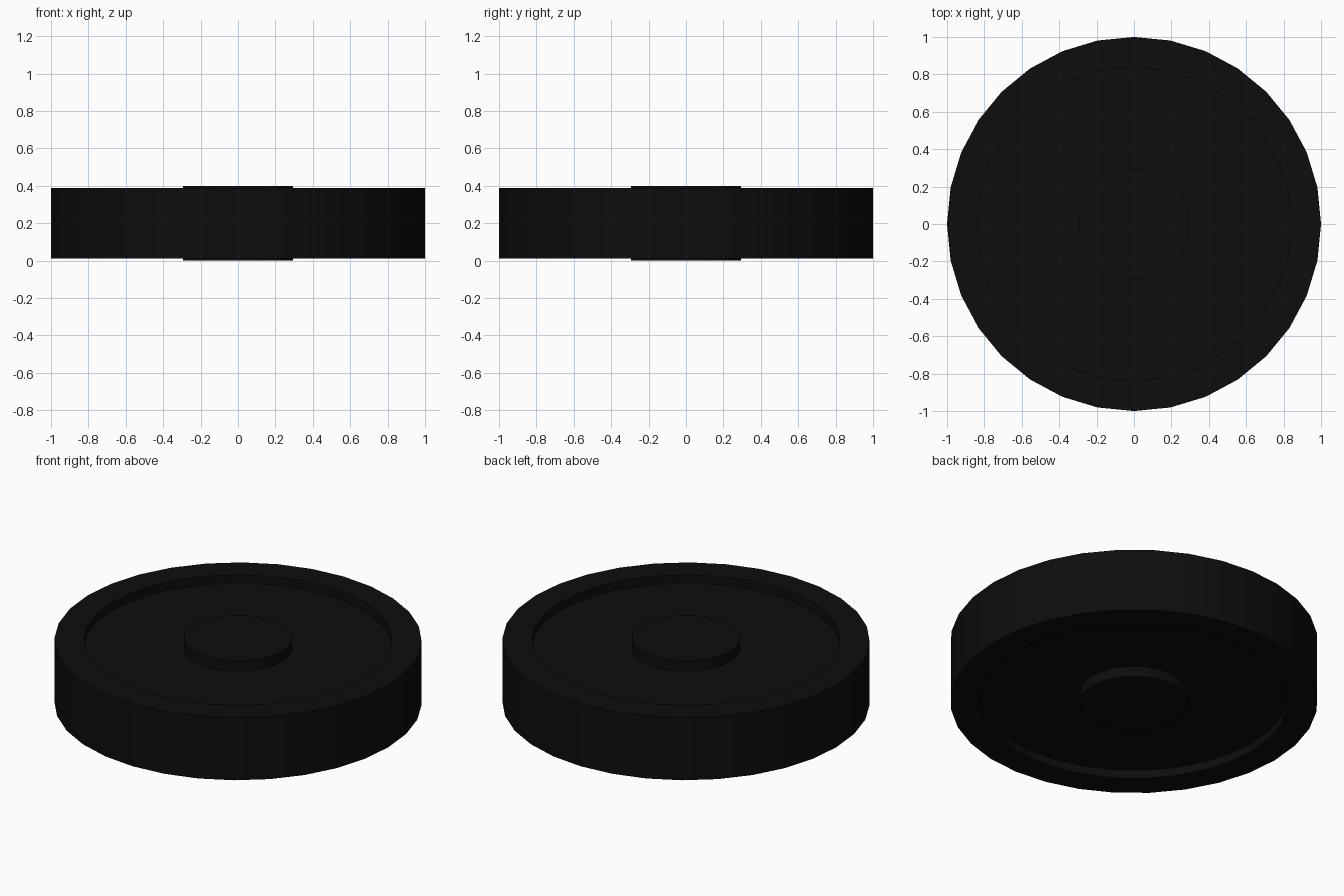
import bpy, bmesh
from math import cos, sin, tau, radians

SIDES = 32
HEIGHT = 0.40
OUTER, INNER, HUB = 1.0, 0.84, 0.295
RIM_GAP, WEB_GAP = 0.012, 0.062   # distance of each face from the hub ends

cube = bpy.data.objects.get("Cube")
if cube:
    bpy.data.objects.remove(cube, do_unlink=True)

black = bpy.data.materials.new("black_rubber")
black.use_nodes = True
colour = (0.004, 0.004, 0.004, 1)
black.diffuse_color = colour
black.node_tree.nodes["Principled BSDF"].inputs["Base Color"].default_value = colour


def lathe(name, profile):
    """Spin an open (radius, z) profile, listed bottom to top, around z."""
    bm = bmesh.new()
    rings = []
    for r, z in profile:
        if r == 0:
            rings.append([bm.verts.new((0, 0, z))] * SIDES)
        else:
            rings.append([bm.verts.new((r * cos(tau * i / SIDES), r * sin(tau * i / SIDES), z))
                          for i in range(SIDES)])
    for low, high in zip(rings, rings[1:]):
        for i in range(SIDES):
            j = (i + 1) % SIDES
            corners = dict.fromkeys((low[i], low[j], high[j], high[i]))
            bm.faces.new(list(corners))
    bmesh.ops.recalc_face_normals(bm, faces=bm.faces)
    mesh = bpy.data.meshes.new(name)
    bm.to_mesh(mesh)
    bm.free()
    mesh.materials.append(black)
    obj = bpy.data.objects.new(name, mesh)
    bpy.context.collection.objects.link(obj)
    bpy.ops.object.select_all(action="DESELECT")
    obj.select_set(True)
    bpy.context.view_layer.objects.active = obj
    bpy.ops.object.shade_smooth_by_angle(angle=radians(30))
    return obj


def mirrored(lower):
    """Complete a lower half profile with its mirror image above."""
    return lower + [(r, HEIGHT - z) for r, z in reversed(lower)]


# Wheel body: recessed web with a raised outer rim on both faces
lathe("wheel_body", mirrored([(0, WEB_GAP), (INNER, WEB_GAP),
                              (INNER, RIM_GAP), (OUTER, RIM_GAP)]))

# Central hub, standing slightly proud of the rim on both faces
lathe("hub", mirrored([(0, 0), (HUB, 0)]))
